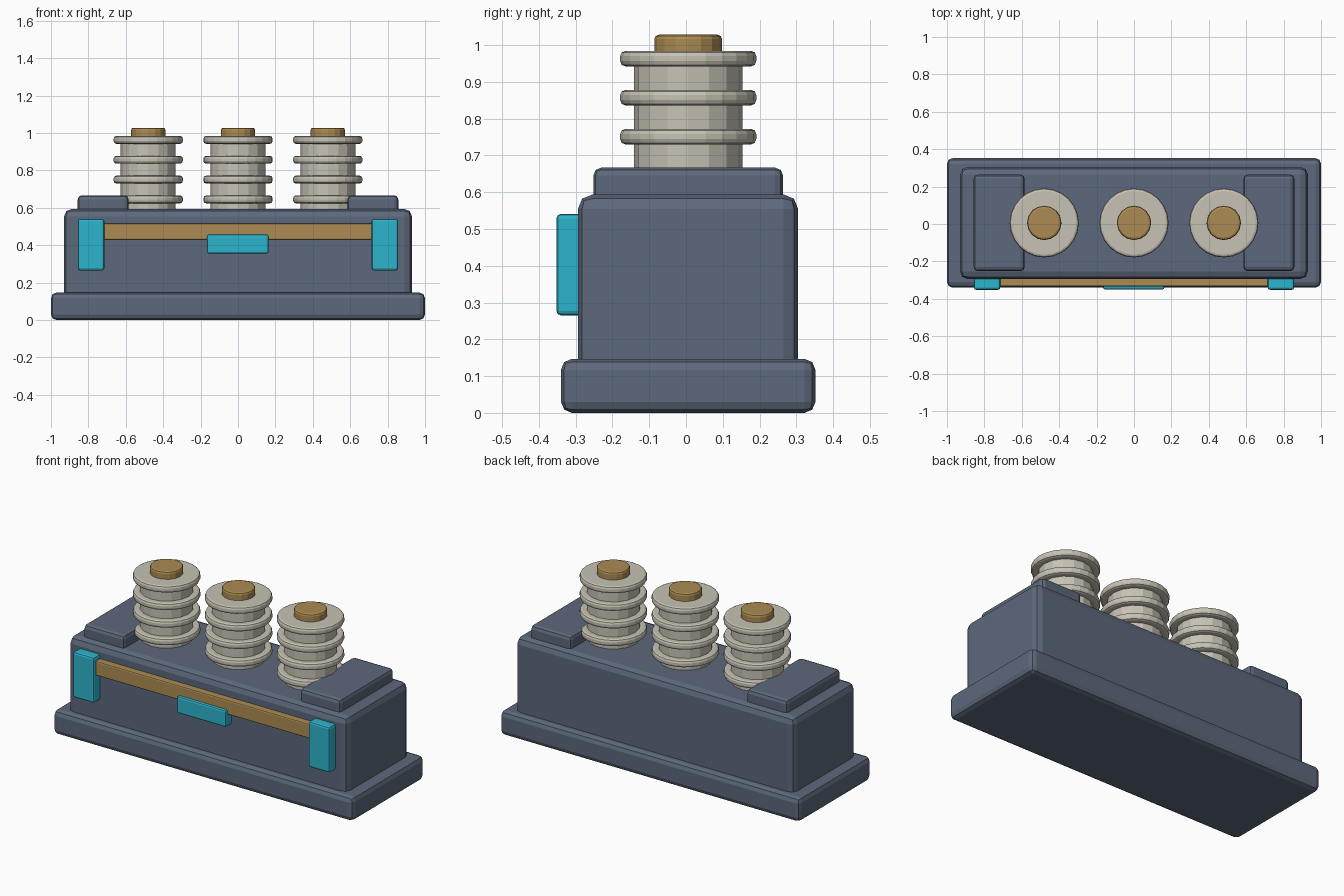
import bpy
import math

if "Cube" in bpy.data.objects:
    bpy.data.objects.remove(bpy.data.objects["Cube"])


def material(name, rgb):
    m = bpy.data.materials.new(name)
    m.diffuse_color = (*rgb, 1.0)
    m.use_nodes = True
    m.node_tree.nodes["Principled BSDF"].inputs["Base Color"].default_value = m.diffuse_color
    return m


SLATE = material("slate_blue", (0.11, 0.14, 0.20))
CERAMIC = material("cream_ceramic", (0.57, 0.54, 0.46))
BRASS = material("brass", (0.41, 0.26, 0.085))
CYAN = material("cyan", (0.027, 0.46, 0.61))


def finish(name, mat, bevel):
    ob = bpy.context.object
    ob.name = name
    ob.data.materials.append(mat)
    bpy.ops.object.transform_apply(location=False, rotation=False, scale=True)
    if bevel:
        mod = ob.modifiers.new("rounded_edges", "BEVEL")
        mod.width = bevel
        mod.segments = 2
        mod.limit_method = "ANGLE"
        mod.angle_limit = math.radians(40)
    return ob


def box(name, x, y, z, mat, bevel):
    """Rounded box from (min, max) ranges."""
    ranges = (x, y, z)
    bpy.ops.mesh.primitive_cube_add(size=1, location=[(a + b) / 2 for a, b in ranges])
    bpy.context.object.scale = [b - a for a, b in ranges]
    return finish(name, mat, bevel)


def disc(name, x, y, z0, z1, radius, sides, mat, bevel):
    bpy.ops.mesh.primitive_cylinder_add(vertices=sides, radius=radius, depth=z1 - z0,
                                        location=(x, y, (z0 + z1) / 2))
    return finish(name, mat, bevel)


MID_Y = 0.006

# Plinth and housing
box("plinth", (-1, 1), (-0.34, 0.352), (0, 0.147), SLATE, 0.03)
box("housing", (-0.93, 0.93), (-0.294, 0.305), (0.10, 0.594), SLATE, 0.04)

# Raised end pads and side clasps
for side, label in ((-1, "left"), (1, "right")):
    span = sorted((side * 0.585, side * 0.857))
    box(label + "_pad", span, (-0.252, 0.264), (0.55, 0.667), SLATE, 0.022)
    span = sorted((side * 0.715, side * 0.856))
    box(label + "_clasp", span, (-0.352, -0.27), (0.265, 0.541), CYAN, 0.012)

# Front rail and centre latch
box("front_rail", (-0.76, 0.76), (-0.333, -0.27), (0.427, 0.515), BRASS, 0.008)
box("centre_latch", (-0.165, 0.163), (-0.35, -0.27), (0.355, 0.457), CYAN, 0.01)

# Three ribbed insulators with terminal caps
for i, x in enumerate((-0.48, 0.0, 0.48), 1):
    disc(f"insulator_core_{i}", x, MID_Y, 0.57, 0.97, 0.147, 16, CERAMIC, 0)
    for k in range(4):
        z = 0.645 + k * 0.106
        disc(f"insulator_{i}_rib_{k + 1}", x, MID_Y, z - 0.021, z + 0.021,
             0.185, 24, CERAMIC, 0.014)
    disc(f"terminal_cap_{i}", x, MID_Y, 0.96, 1.028, 0.092, 16, BRASS, 0.012)
